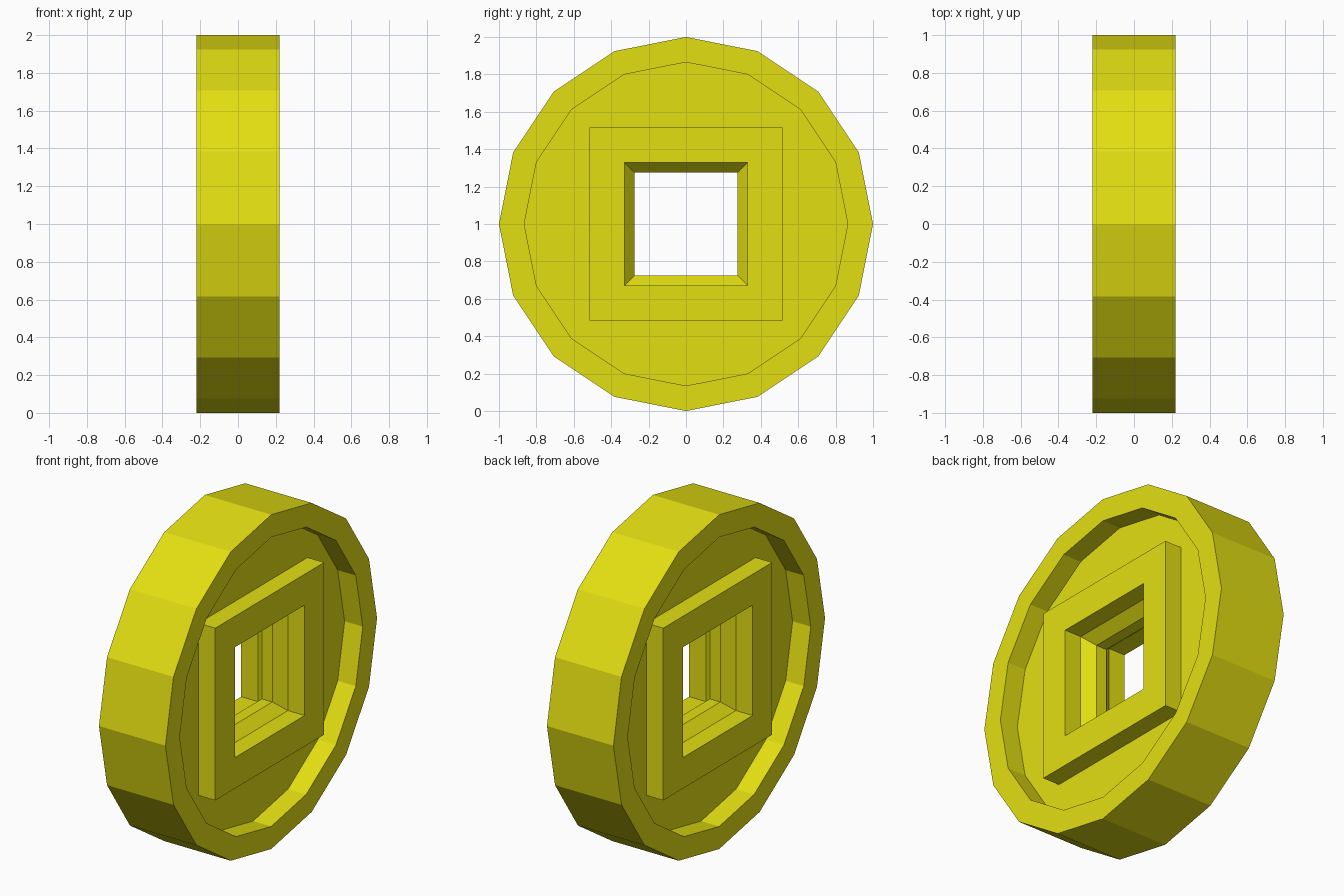
import bpy
import bmesh
from math import cos, sin, pi

cube = bpy.data.objects.get("Cube")
if cube:
    bpy.data.objects.remove(cube, do_unlink=True)

gold = bpy.data.materials.new("yellow gold")
gold.use_nodes = True
color = (0.77, 0.74, 0.006, 1)
gold.diffuse_color = color
gold.node_tree.nodes["Principled BSDF"].inputs["Base Color"].default_value = color

HALF_WIDTH = 0.22    # rim half thickness
PLATE = 0.21         # raised square half thickness
FLOOR = 0.10         # recessed face half thickness
INNER = 0.865        # inner radius of the rim
SQUARE = 0.515       # half side of the raised square


def circle(radius, x):
    """16-sided loop around the x axis."""
    return [(x, radius * cos(i * pi / 8), 1 + radius * sin(i * pi / 8)) for i in range(16)]


def square(half, x):
    """Four-cornered loop around the x axis."""
    return [(x, half * a, 1 + half * b) for a, b in ((1, 1), (-1, 1), (-1, -1), (1, -1))]


def square_by_angle(half, x):
    """Square loop sampled at the angles of the 16-sided loop."""
    points = []
    for i in range(16):
        c, s = cos(i * pi / 8), sin(i * pi / 8)
        scale = half / max(abs(c), abs(s))
        points.append((x, c * scale, 1 + s * scale))
    return points


def ring_part(name, loops):
    """Closed ring skinned through the given loops."""
    bm = bmesh.new()
    rings = [[bm.verts.new(p) for p in loop] for loop in loops]
    for a, b in zip(rings, rings[1:] + rings[:1]):
        n = len(a)
        for i in range(n):
            j = (i + 1) % n
            bm.faces.new((a[i], a[j], b[j], b[i]))
    bmesh.ops.recalc_face_normals(bm, faces=bm.faces)
    mesh = bpy.data.meshes.new(name)
    bm.to_mesh(mesh)
    bm.free()
    mesh.materials.append(gold)
    obj = bpy.data.objects.new(name, mesh)
    bpy.context.collection.objects.link(obj)
    return obj


# Raised outer rim
ring_part("rim", [circle(r, x) for r, x in (
    (1, -HALF_WIDTH), (1, HALF_WIDTH), (INNER, HALF_WIDTH), (INNER, -HALF_WIDTH))])

# Recessed disc between the rim and the square
ring_part("recessed_disc", [
    circle(INNER, -FLOOR), circle(INNER, FLOOR),
    square_by_angle(SQUARE, FLOOR), square_by_angle(SQUARE, -FLOOR)])

# Raised square collar, its hole narrowing in the middle
hole = [(0.33, PLATE), (0.33, FLOOR), (0.275, 0.035)]
profile = [(SQUARE, -PLATE), (SQUARE, PLATE)] + hole
profile += [(half, -x) for half, x in reversed(hole)]
ring_part("square_collar", [square(half, x) for half, x in profile])
